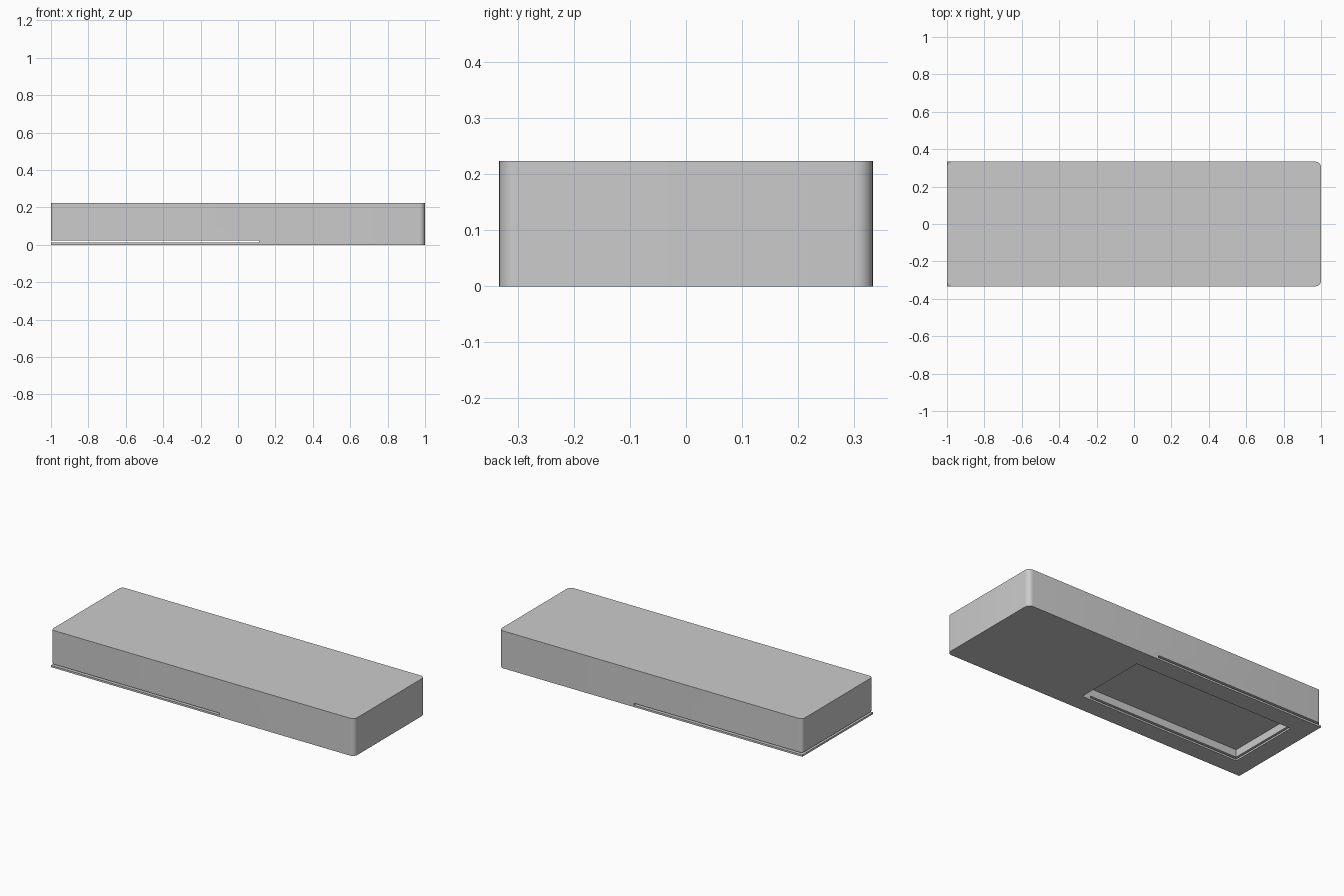
import bpy
import bmesh
from mathutils import Vector

cube = bpy.data.objects.get("Cube")
if cube:
    bpy.data.objects.remove(cube, do_unlink=True)

HALF_W, HEIGHT = 0.333, 0.223
SLIT_LOW, SLIT_HIGH, SLIT_END = 0.011, 0.0225, 0.111

grey = bpy.data.materials.new("plain_grey")
grey.use_nodes = True
colour = (0.6, 0.6, 0.6, 1)
grey.diffuse_color = colour
grey.node_tree.nodes["Principled BSDF"].inputs["Base Color"].default_value = colour


def extrude_profile(name, profile, half_width, corners=()):
    """Extrude an x-z outline along y, rounding vertical edges picked by rule."""
    bm = bmesh.new()
    face = bm.faces.new([bm.verts.new((x, -half_width, z)) for x, z in profile])
    made = bmesh.ops.extrude_face_region(bm, geom=[face])["geom"]
    moved = [v for v in made if isinstance(v, bmesh.types.BMVert)]
    bmesh.ops.translate(bm, verts=moved, vec=Vector((0, 2 * half_width, 0)))
    bmesh.ops.recalc_face_normals(bm, faces=bm.faces)
    for rule, radius in corners:
        edges = [e for e in bm.edges
                 if abs(e.verts[0].co.x - e.verts[1].co.x) < 1e-5
                 and abs(e.verts[0].co.y - e.verts[1].co.y) < 1e-5
                 and rule((e.verts[0].co + e.verts[1].co) / 2)]
        bmesh.ops.bevel(bm, geom=edges, offset=radius, segments=8,
                        profile=0.5, affect='EDGES')
    mesh = bpy.data.meshes.new(name)
    bm.to_mesh(mesh)
    bm.free()
    mesh.materials.append(grey)
    obj = bpy.data.objects.new(name, mesh)
    bpy.context.collection.objects.link(obj)
    return obj


# Block with a thin lower plate split off by a slit open at one end
body = extrude_profile(
    "slotted_block",
    [(-1, 0), (1, 0), (1, HEIGHT), (-1, HEIGHT), (-1, SLIT_HIGH),
     (SLIT_END, SLIT_HIGH), (SLIT_END, SLIT_LOW), (-1, SLIT_LOW)],
    HALF_W,
    [(lambda c: c.x > 0.9, 0.03),
     (lambda c: c.x < -0.9 and c.z > SLIT_HIGH, 0.022)])

# Rectangular pocket cut up through the plate into the block
cutter = extrude_profile(
    "pocket_cutter",
    [(-0.885, -0.1), (0.167, -0.1), (0.167, 0.067), (-0.885, 0.067)], 0.222)
cutter.hide_render = True

cut = body.modifiers.new("pocket", 'BOOLEAN')
cut.operation = 'DIFFERENCE'
cut.solver = 'EXACT'
cut.object = cutter

bpy.ops.object.select_all(action='DESELECT')
body.select_set(True)
bpy.context.view_layer.objects.active = body
bpy.ops.object.modifier_apply(modifier=cut.name)
bpy.data.objects.remove(cutter, do_unlink=True)
bpy.ops.object.shade_smooth_by_angle(angle=0.6)
